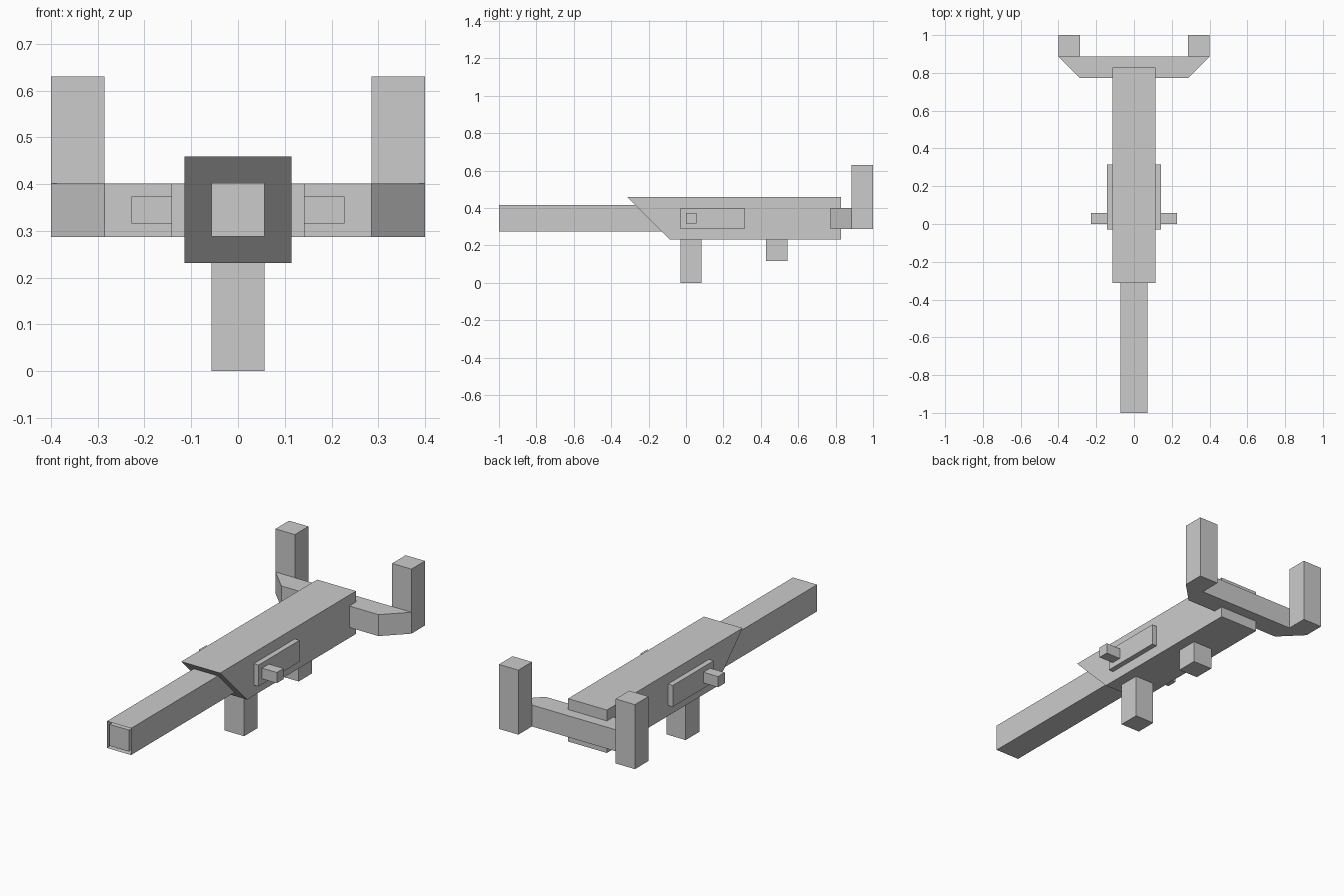
import bpy, bmesh
from mathutils import Vector

if "Cube" in bpy.data.objects:
    bpy.data.objects.remove(bpy.data.objects["Cube"])


def prism(name, profile, axis, lo, hi, caps=True):
    """Extrude a 2D profile along an axis (remaining axes keep x, y, z order)."""
    def point(p, d):
        c = list(p)
        c.insert(axis, d)
        return Vector(c)
    bm = bmesh.new()
    a = [bm.verts.new(point(p, lo)) for p in profile]
    b = [bm.verts.new(point(p, hi)) for p in profile]
    n = len(profile)
    for i in range(n):
        j = (i + 1) % n
        bm.faces.new((a[i], a[j], b[j], b[i]))
    bm.faces.new(b)
    start = bm.faces.new(a[::-1])
    bmesh.ops.recalc_face_normals(bm, faces=bm.faces)
    if not caps:
        bmesh.ops.delete(bm, geom=[start], context='FACES_ONLY')
    mesh = bpy.data.meshes.new(name)
    bm.to_mesh(mesh)
    bm.free()
    ob = bpy.data.objects.new(name, mesh)
    bpy.context.collection.objects.link(ob)
    return ob


def box(name, x, y, z, caps=True):
    rect = [(x[0], z[0]), (x[1], z[0]), (x[1], z[1]), (x[0], z[1])]
    return prism(name, rect, 1, y[0], y[1], caps)


def mirrored(ob):
    ob.modifiers.new("mirror", 'MIRROR').use_axis[0] = True


# Main body with undercut front
prism("body", [(-0.313, 0.459), (-0.086, 0.231), (0.828, 0.231), (0.828, 0.459)],
      0, -0.114, 0.114)

# Barrel: open outer sleeve around an inner core
box("barrel_sleeve", (-0.071, 0.071), (-1.0, -0.06), (0.274, 0.416), caps=False)
box("barrel_core", (-0.057, 0.057), (-0.998, -0.06), (0.288, 0.402))

# Handle and fore grip
box("handle", (-0.057, 0.057), (-0.03, 0.084), (0.0, 0.25))
box("fore_grip", (-0.057, 0.057), (0.428, 0.542), (0.116, 0.25))

# Side plates and pegs
mirrored(box("side_plate", (0.10, 0.142), (-0.03, 0.314), (0.287, 0.401)))
mirrored(box("side_peg", (0.13, 0.228), (0.0, 0.057), (0.316, 0.373)))

# Rear crossbar with chamfered corners, and its upright posts
prism("crossbar", [(-0.286, 0.772), (0.286, 0.772), (0.4, 0.886), (-0.4, 0.886)],
      2, 0.287, 0.401)
mirrored(box("post", (0.286, 0.4), (0.886, 1.0), (0.287, 0.63)))
